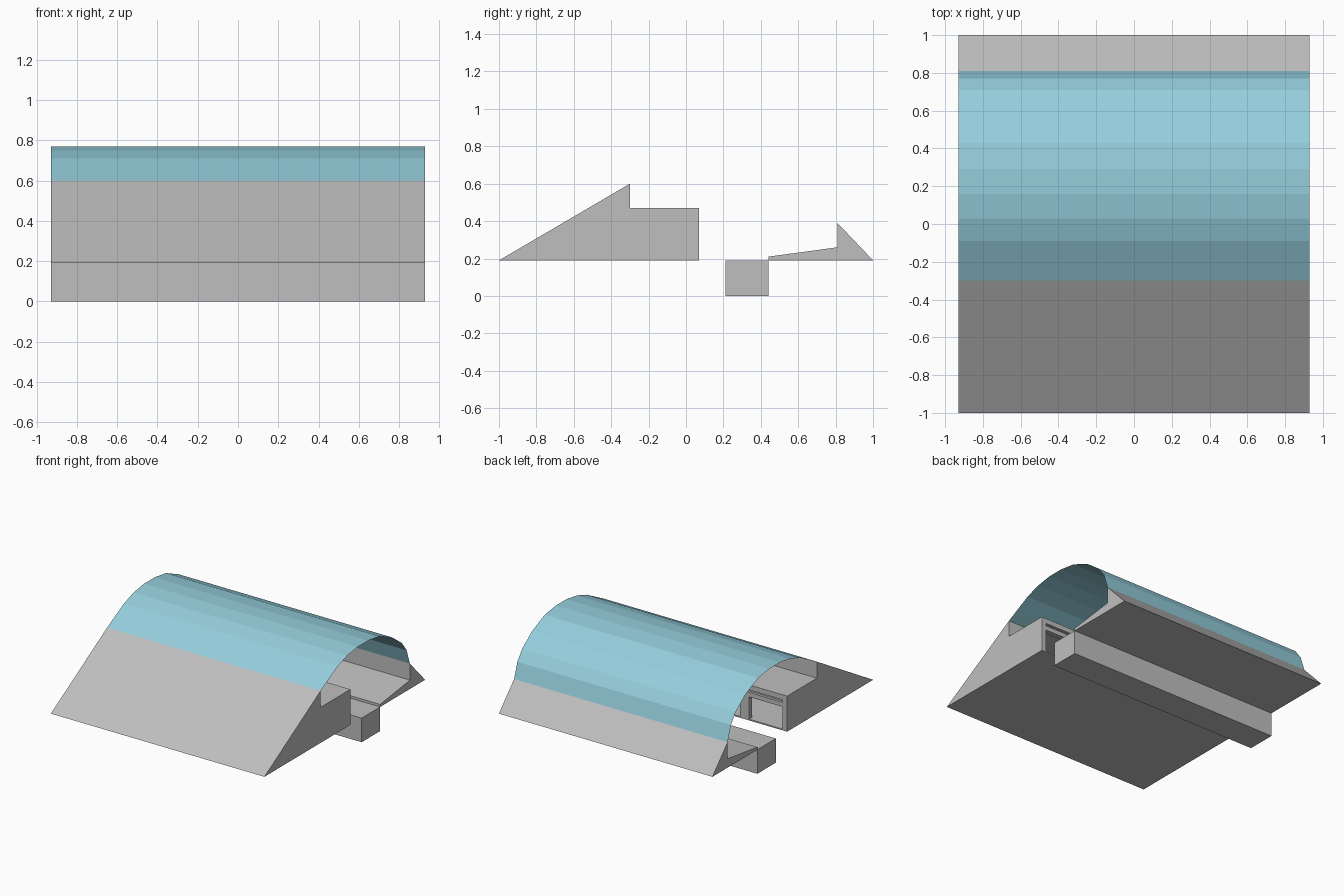
import bpy, bmesh

if "Cube" in bpy.data.objects:
    bpy.data.objects.remove(bpy.data.objects["Cube"])

HALF = 0.93  # half length along x


def material(name, rgb):
    m = bpy.data.materials.new(name)
    m.diffuse_color = (*rgb, 1)
    m.use_nodes = True
    m.node_tree.nodes["Principled BSDF"].inputs["Base Color"].default_value = m.diffuse_color
    return m


concrete = material("concrete_grey", (0.52, 0.52, 0.52))
glass = material("pale_blue_glass", (0.30, 0.62, 0.72))


def extrude_profile(name, pts, mat, x0=-HALF, x1=HALF, closed=True):
    """Sweep a (y, z) profile along x, capped when closed."""
    bm = bmesh.new()
    a = [bm.verts.new((x0, y, z)) for y, z in pts]
    b = [bm.verts.new((x1, y, z)) for y, z in pts]
    n = len(pts)
    for i in range(n if closed else n - 1):
        j = (i + 1) % n
        bm.faces.new((a[i], a[j], b[j], b[i]))
    if closed:
        bm.faces.new(a)
        bm.faces.new(b)
        bmesh.ops.recalc_face_normals(bm, faces=bm.faces)
    else:
        bmesh.ops.reverse_faces(bm, faces=[f for f in bm.faces if f.normal.z < 0])
    me = bpy.data.meshes.new(name)
    bm.to_mesh(me)
    bm.free()
    me.materials.append(mat)
    ob = bpy.data.objects.new(name, me)
    bpy.context.collection.objects.link(ob)
    return ob


def cut(target, pts, x0, x1):
    """Subtract an extruded profile and remove the cutter."""
    cutter = extrude_profile("cutter", pts, concrete, x0, x1)
    cutter.hide_render = True
    mod = target.modifiers.new("cut", 'BOOLEAN')
    mod.operation = 'DIFFERENCE'
    mod.solver = 'EXACT'
    mod.object = cutter
    bpy.context.view_layer.objects.active = target
    bpy.ops.object.modifier_apply(modifier=mod.name)
    bpy.data.objects.remove(cutter)


def rect(y0, y1, z0, z1):
    return [(y0, z0), (y1, z0), (y1, z1), (y0, z1)]


# Sloped front building with a stepped roof
building = extrude_profile("front_building", [
    (-1, 0.19), (0.07, 0.19), (0.07, 0.47), (-0.30, 0.47), (-0.30, 0.60)], concrete)

# Long room inside, then the doorways and the slit above them
cut(building, [(-0.82, 0.20), (0.03, 0.20), (0.03, 0.44), (-0.41, 0.44)], -0.89, 0.89)
door, pier = 0.292, 0.08
for i in range(5):
    x = -0.89 + i * (door + pier)
    cut(building, rect(0.0, 0.10, 0.20, 0.375), x, x + door)
cut(building, rect(0.05, 0.10, 0.41, 0.43), -0.89, 0.89)

# Sunken trench beam
extrude_profile("trench", rect(0.21, 0.44, 0.0, 0.19), concrete)

# Rear platform with a raised back edge
extrude_profile("rear_platform", [
    (0.44, 0.19), (1, 0.19), (0.81, 0.39), (0.81, 0.26), (0.44, 0.21)], concrete)

# Thin faceted glass vault
extrude_profile("glass_roof", [
    (-0.30, 0.60), (-0.09, 0.71), (0.03, 0.75), (0.16, 0.77), (0.29, 0.77),
    (0.43, 0.75), (0.59, 0.68), (0.71, 0.59), (0.77, 0.51), (0.81, 0.39)],
    glass, closed=False)
